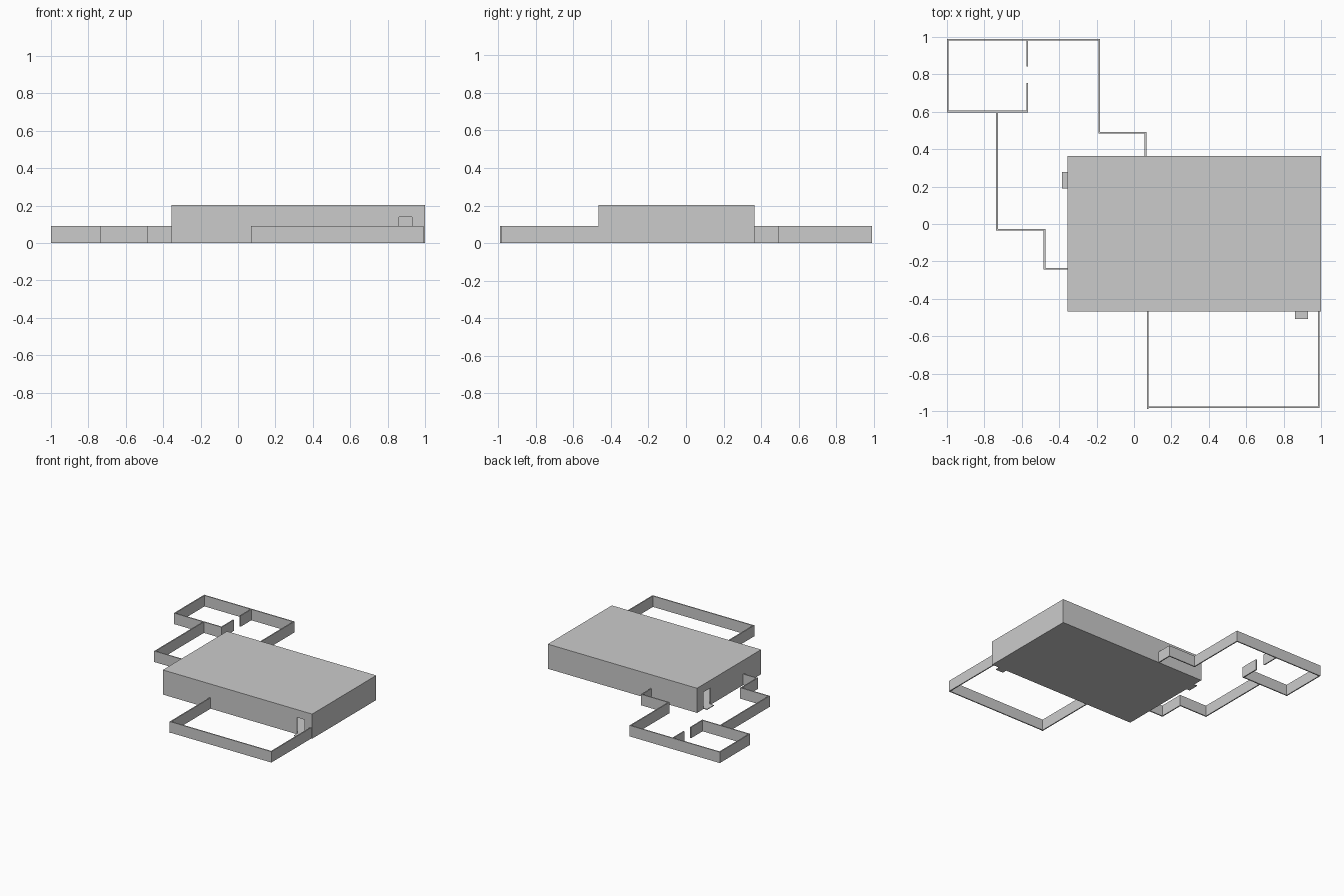
import bpy
import bmesh

if "Cube" in bpy.data.objects:
    bpy.data.objects.remove(bpy.data.objects["Cube"])

WALL_H = 0.09
T = 0.009          # yard wall thickness


def box(name, x0, x1, y0, y1, z0, z1):
    """Axis-aligned box between two corners."""
    bm = bmesh.new()
    bmesh.ops.create_cube(bm, size=1)
    for v in bm.verts:
        v.co.x = x1 if v.co.x > 0 else x0
        v.co.y = y1 if v.co.y > 0 else y0
        v.co.z = z1 if v.co.z > 0 else z0
    mesh = bpy.data.meshes.new(name)
    bm.to_mesh(mesh)
    bm.free()
    obj = bpy.data.objects.new(name, mesh)
    bpy.context.collection.objects.link(obj)
    return obj


def cut(target, cutter):
    mod = target.modifiers.new(cutter.name, 'BOOLEAN')
    mod.operation = 'DIFFERENCE'
    mod.solver = 'EXACT'
    mod.object = cutter
    cutter.hide_render = True
    cutter.display_type = 'WIRE'
    cutter.hide_set(True)


# Main hall: hollow box with two doorways
X0, X1, Y0, Y1, H = -0.355, 1.0, -0.467, 0.364, 0.202
hall = box("main_hall", X0, X1, Y0, Y1, 0, H)
S = 0.01
cut(hall, box("hall_room_cutter", X0 + S, X1 - S, Y0 + S, Y1 - S, 0.006, H - S))
cut(hall, box("front_door_cutter", 0.862, 0.93, Y0 - 0.05, Y0 + 0.05, 0.006, 0.138))
cut(hall, box("side_door_cutter", X0 - 0.05, X0 + 0.05, 0.19, 0.278, 0.006, 0.138))

# Thin doorsteps
box("front_doorstep", 0.862, 0.93, Y0 - 0.04, Y0, 0, 0.006)
box("side_doorstep", X0 - 0.031, X0, 0.19, 0.278, 0, 0.006)


def wall_run(name, points):
    """Low walls along axis-aligned centre-line points, one box per stretch."""
    h = T / 2
    for i, ((ax, ay), (bx, by)) in enumerate(zip(points, points[1:])):
        # overlap only at inner corners so the open ends stay flush
        a = h if i > 0 else 0
        b = h if i < len(points) - 2 else 0
        if abs(ax - bx) > abs(ay - by):
            s = 1 if bx > ax else -1
            xs = sorted((ax + s * a, bx + s * b))
            ys = (ay - h, ay + h)
        else:
            s = 1 if by > ay else -1
            xs = (ax - h, ax + h)
            ys = sorted((ay + s * a, by + s * b))
        box(f"{name}_{i + 1}", *xs, *ys, 0, WALL_H)


# Front yard
wall_run("front_yard_wall", [(0.074, Y0), (0.074, -0.98), (0.988, -0.98), (0.988, Y0)])
box("front_yard_wall_end", 0.074 - T / 2, 0.074 + T / 2, -0.99, -0.984, 0, WALL_H)

# Back yard, stepping round from the hall to the corner room
wall_run("back_yard_wall", [(0.061, Y1), (0.061, 0.488), (-0.185, 0.488),
                            (-0.185, 0.9855), (-0.9955, 0.9855),
                            (-0.9955, 0.601), (-0.566, 0.601)])

# Left yard, stepping down to the hall
wall_run("left_yard_wall", [(-0.732, 0.597), (-0.732, -0.03), (-0.479, -0.03),
                            (-0.479, -0.239), (X0, -0.239)])

# Corner room partition with a gap for the doorway
wall_run("partition_near", [(-0.570, 0.605), (-0.570, 0.753)])
wall_run("partition_far", [(-0.570, 0.843), (-0.570, 0.981)])
